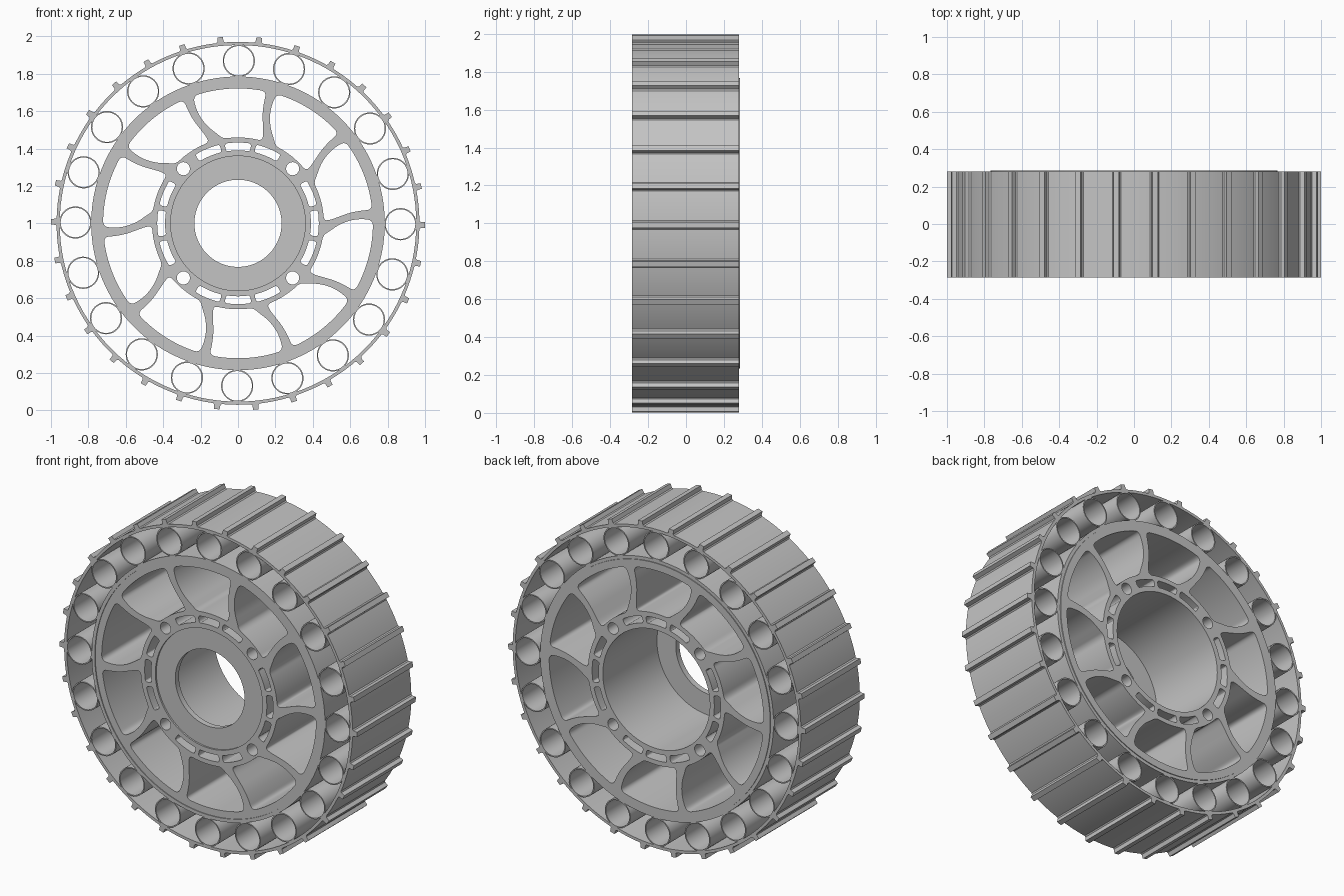
import bpy, bmesh
from math import sin, cos, radians, degrees, pi

if "Cube" in bpy.data.objects:
    bpy.data.objects.remove(bpy.data.objects["Cube"], do_unlink=True)

grey = bpy.data.materials.new("light_grey")
grey.use_nodes = True
colour = (0.55, 0.55, 0.55, 1)
grey.diffuse_color = colour
grey.node_tree.nodes["Principled BSDF"].inputs["Base Color"].default_value = colour

FRONT, BACK = -0.285, 0.285
STEP = 0.005


def polar(r, deg):
    return (r * cos(radians(deg)), r * sin(radians(deg)))


def circle(r, n=96, cx=0, cy=0):
    return [(cx + r * cos(2 * pi * i / n), cy + r * sin(2 * pi * i / n)) for i in range(n)]


def arc(r, a, b, n):
    return [polar(r, a + (b - a) * i / n) for i in range(n + 1)]


def rounded(points, passes):
    """Corner cutting on a closed outline."""
    for _ in range(passes):
        out = []
        for p, q in zip(points, points[1:] + points[:1]):
            for t in (0.25, 0.75):
                out.append((p[0] + (q[0] - p[0]) * t, p[1] + (q[1] - p[1]) * t))
        points = out
    return points


def plate(name, loops, y0, y1):
    """Extrude an outline with holes along the axle, from y0 to y1."""
    curve = bpy.data.curves.new(name, "CURVE")
    curve.dimensions = "2D"
    curve.fill_mode = "BOTH"
    curve.extrude = (y1 - y0) / 2
    for loop in loops:
        spline = curve.splines.new("POLY")
        spline.points.add(len(loop) - 1)
        for point, (x, z) in zip(spline.points, loop):
            point.co = (x, z, 0, 1)
        spline.use_cyclic_u = True
    obj = bpy.data.objects.new(name, curve)
    bpy.context.collection.objects.link(obj)
    obj.rotation_euler.x = pi / 2
    obj.location = (0, (y0 + y1) / 2, 1)
    bpy.ops.object.select_all(action="DESELECT")
    obj.select_set(True)
    bpy.context.view_layer.objects.active = obj
    bpy.ops.object.convert(target="MESH")
    obj = bpy.context.view_layer.objects.active
    bm = bmesh.new()
    bm.from_mesh(obj.data)
    bmesh.ops.remove_doubles(bm, verts=bm.verts, dist=0.0001)
    bmesh.ops.recalc_face_normals(bm, faces=bm.faces)
    bm.to_mesh(obj.data)
    bm.free()
    obj.data.materials.clear()
    obj.data.materials.append(grey)
    bpy.ops.object.shade_smooth_by_angle(angle=radians(30))
    return obj


# Tread band with thirty cross lugs
LUGS = 30
BAND = 0.97
lug_profile = [(BAND, -0.024), (0.976, -0.017), (1.0, -0.015),
               (1.0, 0.015), (0.976, 0.017), (BAND, 0.024)]
tread = []
for k in range(LUGS):
    mid = 360 / LUGS * k - 0.5
    tread += [polar(r, mid + degrees(w)) for r, w in lug_profile]
    tread += arc(BAND, mid + 2.5, mid + 360 / LUGS - 2.5, 4)
plate("tread_band", [tread, circle(0.953, 120)], FRONT, BACK - STEP)

# Ring of hollow cushioning tubes
for k in range(20):
    x, z = polar(0.869, 18 * k - 0.3)
    plate(f"cushion_tube_{k + 1}",
          [circle(0.086, 40, x, z), circle(0.079, 40, x, z)], FRONT, BACK - STEP)

# Thin hoop that carries the tubes
plate("inner_hoop", [circle(0.785, 128), circle(0.764, 128)], FRONT, BACK - STEP)

# Wheel core: curved spokes given as radius, angle, half width
spoke = [(0.46, -3, 0.04), (0.49, -1.5, 0.03), (0.54, 1.5, 0.021),
         (0.6, 3.5, 0.02), (0.66, 4, 0.022), (0.722, 3.6, 0.028)]


def spoke_edge(base, side):
    return [(r, base + a + side * degrees(w / r)) for r, a, w in spoke]


windows = []
for k in range(10):
    low, high = spoke_edge(36 * k, 1), spoke_edge(36 * k + 36, -1)
    outline = [polar(*p) for p in low[:-1]]
    outline += arc(low[-1][0], low[-1][1], high[-1][1], 6)
    outline += [polar(*p) for p in high[-2:0:-1]]
    outline += arc(high[0][0], high[0][1], low[0][1], 4)[:-1]
    windows.append(rounded(outline, 3))

# Bolt holes and slots around the hub
slots, bolts = [], []
for quarter in range(0, 360, 90):
    bolts.append(circle(0.035, 32, *polar(0.413, quarter + 45)))
    for shift in (-22.5, 0, 22.5):
        a, b = quarter + shift - 9.5, quarter + shift + 9.5
        slots.append(rounded(arc(0.432, a, b, 6) + arc(0.39, b, a, 6), 2))

plate("wheel_core", [circle(0.766, 128), circle(0.36)] + windows + slots + bolts,
      FRONT + STEP, BACK)

# Flange closing the front of the bore
plate("hub_flange", [circle(0.361), circle(0.233)], FRONT + 0.015, FRONT + 0.05)
